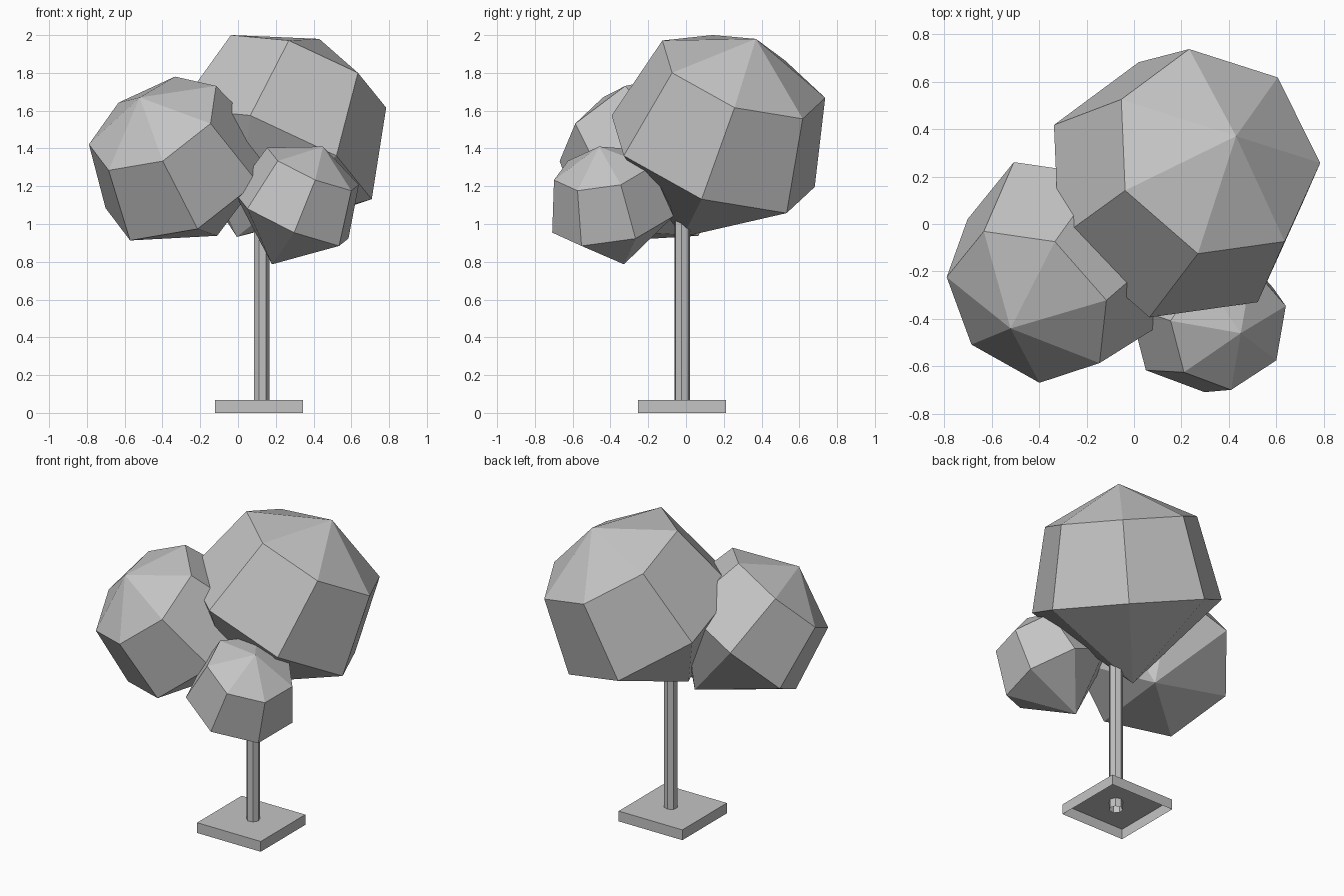
import bpy, bmesh, math
from mathutils import Vector

default = bpy.data.objects.get("Cube")
if default:
    bpy.data.objects.remove(default, do_unlink=True)

SIDES = 7
STEP = math.tau / SIDES

# Single flat colour
grey = bpy.data.materials.new("plain_grey")
grey.use_nodes = True
colour = (0.55, 0.55, 0.55, 1)
grey.diffuse_color = colour
grey.node_tree.nodes["Principled BSDF"].inputs["Base Color"].default_value = colour


def add_object(name, bm):
    bmesh.ops.recalc_face_normals(bm, faces=bm.faces)
    mesh = bpy.data.meshes.new(name)
    bm.to_mesh(mesh)
    bm.free()
    mesh.materials.append(grey)
    obj = bpy.data.objects.new(name, mesh)
    bpy.context.collection.objects.link(obj)
    return obj


def foliage(name, pole, axis, radius, corner):
    """Tilted faceted ball: two rings of corners between two poles."""
    pole, axis = Vector(pole), Vector(axis).normalized()
    centre = pole - axis * radius
    u = Vector(corner) - centre
    u = (u - axis * u.dot(axis)).normalized()
    v = axis.cross(u)
    bm = bmesh.new()
    top = bm.verts.new(pole)
    bottom = bm.verts.new(centre - axis * radius)
    rings = []
    for polar in (STEP, 2 * STEP):
        h, r = radius * math.cos(polar), radius * math.sin(polar)
        rings.append([bm.verts.new(centre + axis * h
                                   + (u * math.cos(i * STEP) + v * math.sin(i * STEP)) * r)
                      for i in range(SIDES)])
    upper, lower = rings
    for i in range(SIDES):
        j = (i + 1) % SIDES
        bm.faces.new((top, upper[i], upper[j]))
        bm.faces.new((upper[i], lower[i], lower[j], upper[j]))
        bm.faces.new((lower[i], bottom, lower[j]))
    return add_object(name, bm)


# Crown of three foliage balls
foliage("large_foliage", (0.43, 0.37, 1.98), (0.363, 0.323, 0.873), 0.6, (0.27, -0.13, 1.98))
foliage("right_foliage", (-0.52, -0.44, 1.67), (-0.418, -0.516, 0.747), 0.49, (-0.79, -0.23, 1.43))
foliage("front_foliage", (0.45, -0.46, 1.41), (0.39, -0.19, 0.9), 0.346, (0.41, -0.70, 1.235))

# Trunk: open seven-sided tube with a corner towards the back left
bm = bmesh.new()
bmesh.ops.create_cone(bm, cap_ends=False, segments=SIDES,
                      radius1=0.042, radius2=0.042, depth=1.04)
trunk = add_object("trunk", bm)
first = trunk.data.vertices[0].co
trunk.rotation_euler.z = math.pi / 4 - math.atan2(first.y, first.x)
trunk.location = (0.125, -0.02, 0.53)

# Base plate: shallow box, open underneath
bm = bmesh.new()
bmesh.ops.create_cube(bm, size=1)
for vert in bm.verts:
    vert.co = Vector((vert.co.x * 0.466, vert.co.y * 0.466, (vert.co.z + 0.5) * 0.068))
bm.normal_update()
underside = [f for f in bm.faces if f.normal.z < -0.9]
bmesh.ops.delete(bm, geom=underside, context='FACES')
base = add_object("base_plate", bm)
base.location = (0.112, -0.022, 0)
